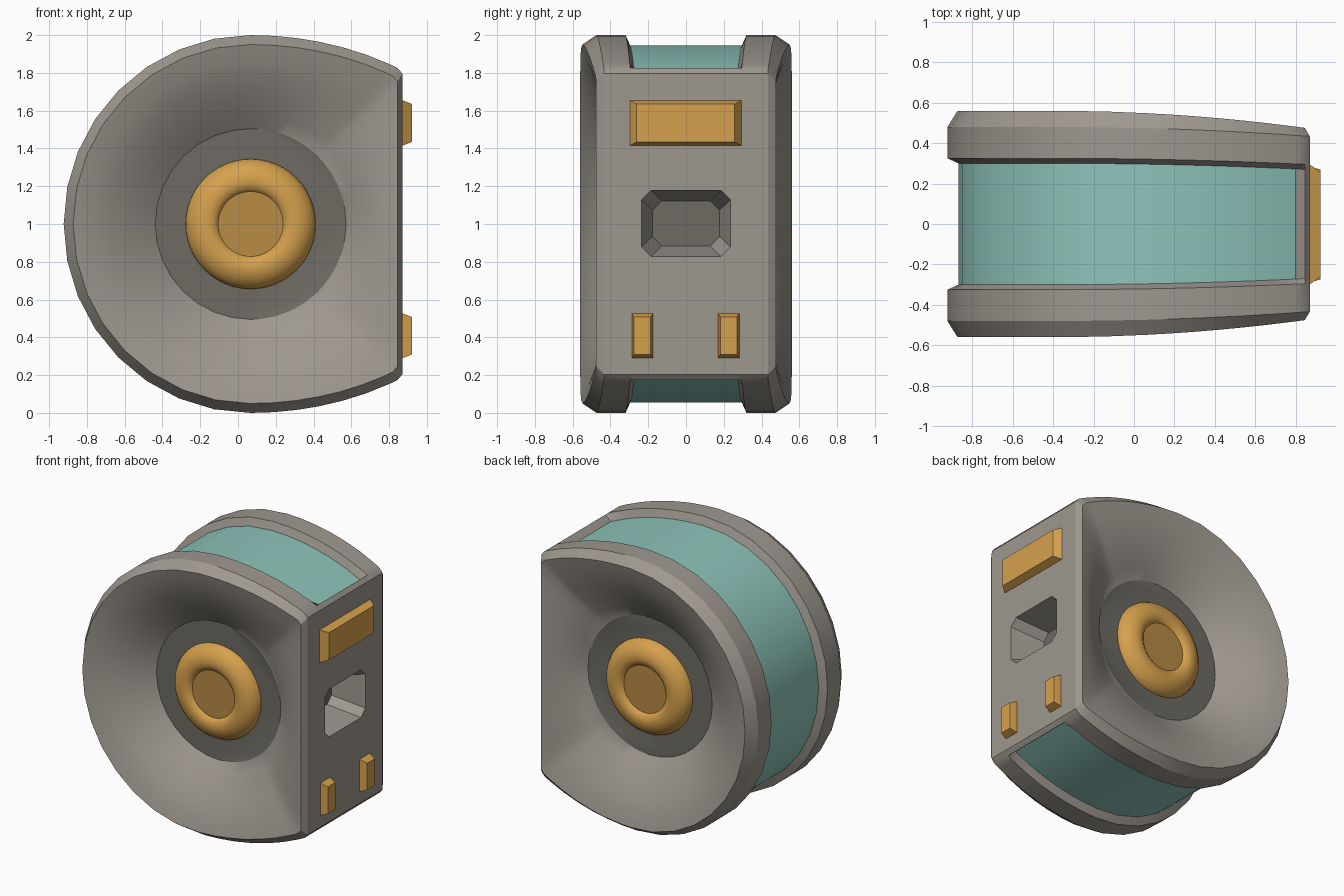
import bpy, bmesh, math

if "Cube" in bpy.data.objects:
    bpy.data.objects.remove(bpy.data.objects["Cube"])

CX, CZ = 0.067, 1.0


def mat(name, rgb):
    m = bpy.data.materials.new(name)
    lin = [(c / 255 / 12.92) if c < 11 else ((c / 255 + 0.055) / 1.055) ** 2.4 for c in rgb]
    m.diffuse_color = (*lin, 1)
    m.use_nodes = True
    m.node_tree.nodes["Principled BSDF"].inputs["Base Color"].default_value = m.diffuse_color
    return m


GREY = mat("warm grey", (158, 152, 143))
DARK = mat("dark grey", (110, 107, 98))
TEAL = mat("teal", (141, 196, 186))
ORANGE = mat("orange", (214, 161, 77))
OCHRE = mat("dark orange", (184, 140, 69))


def make(name, bm, mats, angle=30):
    bmesh.ops.recalc_face_normals(bm, faces=bm.faces)
    me = bpy.data.meshes.new(name)
    bm.to_mesh(me)
    bm.free()
    for m in mats:
        me.materials.append(m)
    ob = bpy.data.objects.new(name, me)
    bpy.context.collection.objects.link(ob)
    smooth(ob, angle)
    return ob


def smooth(ob, angle):
    bpy.ops.object.select_all(action='DESELECT')
    ob.select_set(True)
    bpy.context.view_layer.objects.active = ob
    bpy.ops.object.shade_smooth_by_angle(angle=math.radians(angle))


def loft(rings, closed_caps=True):
    """Skin equal-length rings; returns the bmesh and the faces of each strip."""
    bm = bmesh.new()
    rows = [[bm.verts.new(p) for p in r] for r in rings]
    n = len(rows[0])
    strips = [[bm.faces.new((a[i], a[(i + 1) % n], b[(i + 1) % n], b[i])) for i in range(n)]
              for a, b in zip(rows, rows[1:])]
    caps = [bm.faces.new(rows[0][::-1]), bm.faces.new(rows[-1])] if closed_caps else []
    return bm, strips, caps


def outline(inset, flat, groove=False):
    """Half round on the left, flatter ellipse on the right, cut by a straight side."""
    r, rz, rx = 0.99 - inset, 1.0 - inset, 1.38 - inset

    def h(x, k=rz, w=rx):
        return k * math.sqrt(1 - ((x - CX) / w) ** 2)
    top = [(CX - r * math.cos(a), rz * math.sin(a))
           for a in [math.pi / 16 * i for i in range(9)]]
    end = flat - 0.07
    top += [(x, h(x)) for x in [CX + (end - CX) * i / 6 for i in range(1, 7)]]
    if groove:   # the side panel stays full size across the groove
        c = h(flat - 0.025, 1.0, 1.38)
    else:
        c = h(flat - 0.025)
    top += [(flat - 0.025, c), (flat, c - 0.03)]
    top += [(flat, (c - 0.03) * i / 6) for i in range(5, 0, -1)]
    return top + [(flat, 0)] + [(x, -z) for x, z in top[:0:-1]]


def ring(pts, y, drop):
    """Place an outline at depth y, narrowing towards the flat side."""
    return [(x, -(y - drop * max(0, (x + 0.4) / 1.25) ** 2), CZ + z) for x, z in pts]


# Body: flared bowl, bevelled flange, groove, mirrored to the back
rim = ring(outline(0.05, 0.845), 0.56, 0.085)
half = []
for t in (1, 0.85, 0.65, 0.45, 0.22, 0):
    row = []
    for x, y, z in rim:
        a = math.atan2(z - CZ, x - CX)
        ix, iz = CX + 0.505 * math.cos(a), CZ + 0.505 * math.sin(a)
        row.append((x + (ix - x) * t, y + (-0.32 - y) * t ** 1.45, z + (iz - z) * t))
    half.append(row)
half += [ring(outline(0, 0.87), 0.48, 0.045),
         ring(outline(0, 0.87), 0.325, 0.03),
         ring(outline(0.055, 0.87, True), 0.30, 0.03)]
back = [[(x, -y, z) for x, y, z in r] for r in half[::-1]]
bm, strips, caps = loft(half + back)
for f in caps:
    f.material_index = 1
for f in strips[len(half) - 1]:
    if max(v.co.x for v in f.verts) < 0.81:
        f.material_index = 2
body = make("grooved_body", bm, [GREY, DARK, TEAL])


# Socket in the flat side
def octagon(x, w, h, c):
    q = [(w - c, h), (w, h - c)]
    p = q + [(y, -z) for y, z in q[::-1]]
    p += [(-y, -z) for y, z in p]
    return [(x, y, CZ + 0.003 + z) for y, z in p]


cut, _, _ = loft([octagon(0.63, 0.178, 0.12, 0.05), octagon(0.87, 0.235, 0.175, 0.05),
                  octagon(0.95, 0.25, 0.19, 0.05)])
cutter = make("socket_cutter", cut, [GREY])
cutter.hide_render = True
mod = body.modifiers.new("socket", 'BOOLEAN')
mod.operation = 'DIFFERENCE'
mod.solver = 'EXACT'
mod.object = cutter
bpy.context.view_layer.objects.active = body
bpy.ops.object.modifier_apply(modifier=mod.name)
bpy.data.objects.remove(cutter)
smooth(body, 30)
floor, _, _ = loft([octagon(0.628, 0.178, 0.12, 0.05), octagon(0.634, 0.178, 0.12, 0.05)])
make("socket_floor", floor, [DARK])

# Round hubs with a sunken centre, front and back
PROFILE = [(0.345, 0.315), (0.342, 0.335), (0.325, 0.365), (0.295, 0.39), (0.26, 0.405),
           (0.225, 0.409), (0.195, 0.402), (0.178, 0.388), (0.172, 0.38)]
for s, name in ((-1, "front_hub"), (1, "back_hub")):
    rings = [[(CX + r * math.cos(2 * math.pi * i / 48), s * y, CZ + r * math.sin(2 * math.pi * i / 48))
              for i in range(48)] for r, y in PROFILE]
    bm, _, caps = loft(rings)
    caps[1].material_index = 1
    make(name, bm, [ORANGE, OCHRE], 40)


# Tapered contact plates on the flat side
def plate(name, y0, y1, z0, z1, ty, tz):
    def rect(x, a, b):
        return [(x, y0 + a, z0 + b), (x, y1 - a, z0 + b), (x, y1 - a, z1 - b), (x, y0 + a, z1 - b)]
    bm, _, _ = loft([rect(0.86, 0, 0), rect(0.872, 0, 0), rect(0.922, ty, tz)])
    make(name, bm, [ORANGE], 15)


plate("upper_plate", -0.297, 0.293, 1.415, 1.655, 0.035, 0.02)
plate("lower_plate_left", -0.287, -0.175, 0.29, 0.527, 0.012, 0.02)
plate("lower_plate_right", 0.17, 0.282, 0.29, 0.527, 0.012, 0.02)
